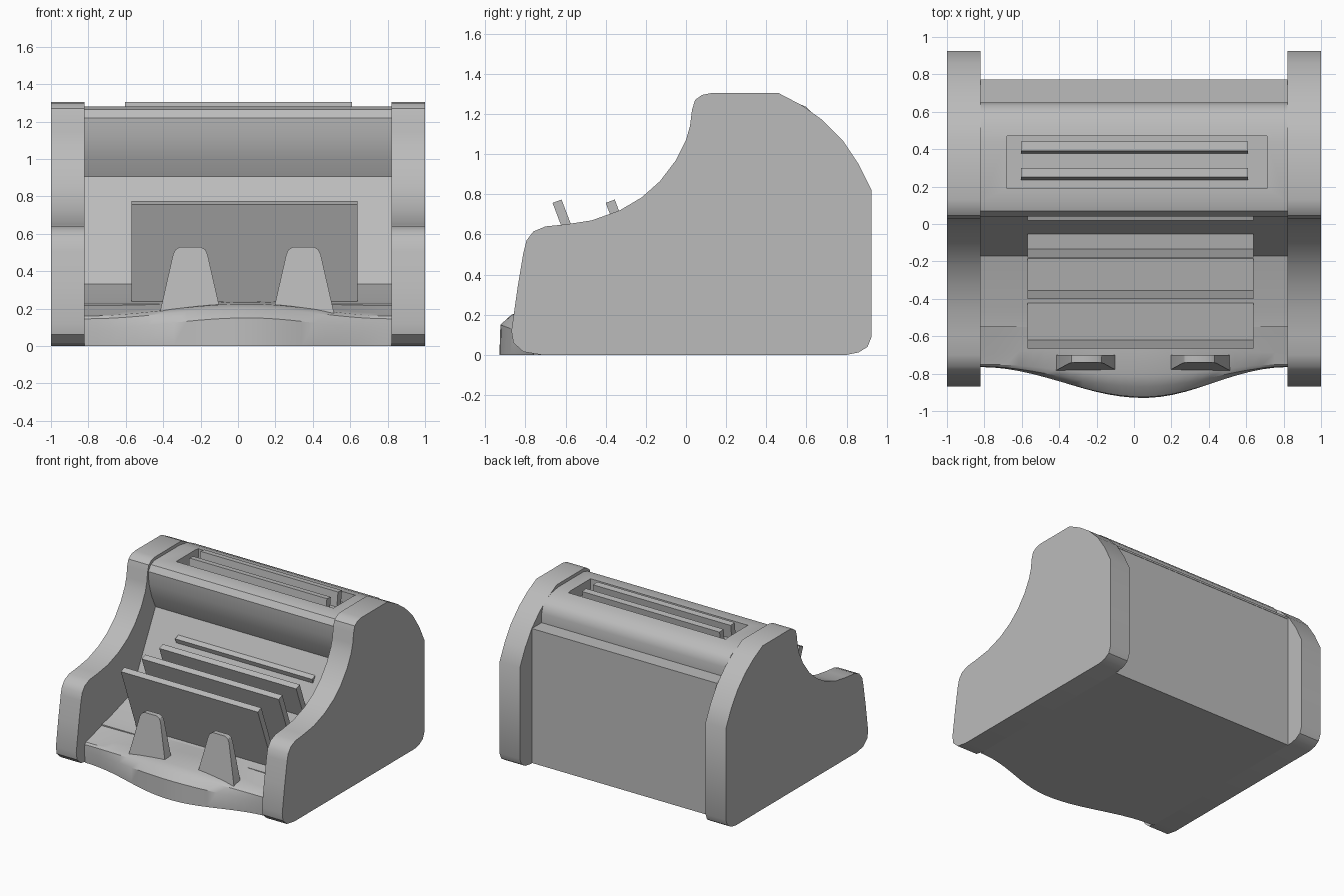
import bpy, bmesh, math

cube = bpy.data.objects.get("Cube")
if cube:
    bpy.data.objects.remove(cube, do_unlink=True)

grey = bpy.data.materials.new("light_grey")
grey.use_nodes = True
grey.diffuse_color = (0.5, 0.5, 0.5, 1)
for node in grey.node_tree.nodes:
    if node.type == 'BSDF_PRINCIPLED':
        node.inputs["Base Color"].default_value = (0.5, 0.5, 0.5, 1)


def loft(name, sections, smooth=True):
    """Skin a row of equal closed sections and cap both ends."""
    bm = bmesh.new()
    rows = [[bm.verts.new(p) for p in s] for s in sections]
    n = len(rows[0])
    for a, b in zip(rows, rows[1:]):
        for i in range(n):
            j = (i + 1) % n
            bm.faces.new((a[i], a[j], b[j], b[i]))
    bm.faces.new(rows[0])
    bm.faces.new(rows[-1])
    bmesh.ops.recalc_face_normals(bm, faces=bm.faces)
    mesh = bpy.data.meshes.new(name)
    bm.to_mesh(mesh)
    bm.free()
    mesh.materials.append(grey)
    ob = bpy.data.objects.new(name, mesh)
    bpy.context.collection.objects.link(ob)
    bpy.ops.object.select_all(action='DESELECT')
    ob.select_set(True)
    bpy.context.view_layer.objects.active = ob
    if smooth:
        bpy.ops.object.shade_smooth_by_angle(angle=math.radians(32))
    return ob


def prism(name, profile, x0, x1, smooth=True):
    """Extrude a (y, z) profile along x."""
    return loft(name, [[(x, y, z) for y, z in profile] for x in (x0, x1)], smooth)


# Side panels
panel = [(-0.72, 0), (0.8, 0), (0.86, 0.012), (0.905, 0.04), (0.925, 0.09),
         (0.925, 0.82), (0.86, 0.95), (0.78, 1.07), (0.68, 1.17), (0.58, 1.242),
         (0.46, 1.305), (0.13, 1.305), (0.08, 1.295), (0.045, 1.27), (0.03, 1.22),
         (0.02, 1.14), (0, 1.07), (-0.05, 0.97), (-0.13, 0.865), (-0.22, 0.785),
         (-0.33, 0.72), (-0.47, 0.67), (-0.6, 0.65), (-0.7, 0.64), (-0.76, 0.615),
         (-0.795, 0.57), (-0.81, 0.51), (-0.84, 0.33), (-0.87, 0.12),
         (-0.86, 0.06), (-0.81, 0.015)]
for side, s in (("right", -1), ("left", 1)):
    prism(side + "_side_panel", panel, 0.82 * s, s)

# Main housing with overhanging hood, sloped chute and tray floor
housing = [(-0.55, 0), (0.77, 0), (0.77, 1.07), (0.65, 1.07), (0.65, 1.15),
           (0.635, 1.2), (0.6, 1.235), (0.53, 1.265), (0.44, 1.28), (0.12, 1.28),
           (0.07, 1.265), (0.04, 1.22), (0.047, 1.12), (0.08, 1.01), (0.13, 0.905),
           (-0.17, 0.33), (-0.46, 0.24), (-0.55, 0.225)]
body = prism("housing", housing, -0.82, 0.82)

# Recess in the top
cutter = prism("recess_cutter", [(0.19, 1.19), (0.47, 1.19), (0.47, 1.4), (0.19, 1.4)],
               -0.68, 0.71, False)
cutter.hide_render = True
cut = body.modifiers.new("recess", 'BOOLEAN')
cut.object = cutter
cut.operation = 'DIFFERENCE'
cut.solver = 'EXACT'
bpy.ops.object.select_all(action='DESELECT')
body.select_set(True)
bpy.context.view_layer.objects.active = body
bpy.ops.object.modifier_apply(modifier="recess")
bpy.data.objects.remove(cutter, do_unlink=True)

# Two guide plates in the recess
for i, y in enumerate((0.25, 0.39)):
    prism(f"feed_guide_{i + 1}", [(y - 0.015, 1.18), (y + 0.035, 1.18),
          (y + 0.05, 1.3), (y, 1.305)], -0.605, 0.61, False)

# Thin ledge across the back
prism("rear_ledge", [(0.64, 1.06), (0.773, 1.06), (0.773, 1.075), (0.64, 1.075)],
      -0.89, 0.85, False)

# Leaning stacked plates in the tray
lean = 0.38
for i, (y, bottom) in enumerate(((-0.665, 0.23), (-0.4, 0.23), (-0.18, 0.45), (0.02, 0.66))):
    drop = (0.757 - bottom) * lean
    prism(f"stack_plate_{i + 1}", [(y, 0.757), (y + 0.045, 0.774),
          (y + 0.05 + drop, bottom), (y + drop, bottom)], -0.57, 0.64, False)

# Bowed front apron
edge = [(-0.5, 0), (-0.76, 0), (-0.765, 0.09), (-0.762, 0.145), (-0.75, 0.16),
        (-0.69, 0.175), (-0.5, 0.23)]
middle = [(-0.5, 0), (-0.93, 0), (-0.925, 0.15), (-0.87, 0.2), (-0.81, 0.225),
          (-0.62, 0.235), (-0.5, 0.238)]
sections = []
steps = 24
for k in range(steps + 1):
    x = -0.82 + 1.64 * k / steps
    u = (x - 0.05) / (0.87 if x < 0.05 else 0.77)
    t = 0.5 + 0.5 * math.cos(math.pi * u)
    sections.append([(x, a[0] + (b[0] - a[0]) * t, a[1] + (b[1] - a[1]) * t)
                     for a, b in zip(edge, middle)])
loft("front_apron", sections)

# Tapered stop posts with rounded tops
outline = [(-0.165, 0.17), (0.165, 0.17), (0.092, 0.49), (0.08, 0.515), (0.055, 0.53),
           (-0.055, 0.53), (-0.08, 0.515), (-0.092, 0.49)]
for side, cx in (("right", -0.255), ("left", 0.35)):
    front = [(cx + x, -0.785 + 0.045 * (z - 0.17) / 0.36, z) for x, z in outline]
    back = [(x, -0.7, z) for x, y, z in front]
    loft(side + "_stop_post", [front, back])
